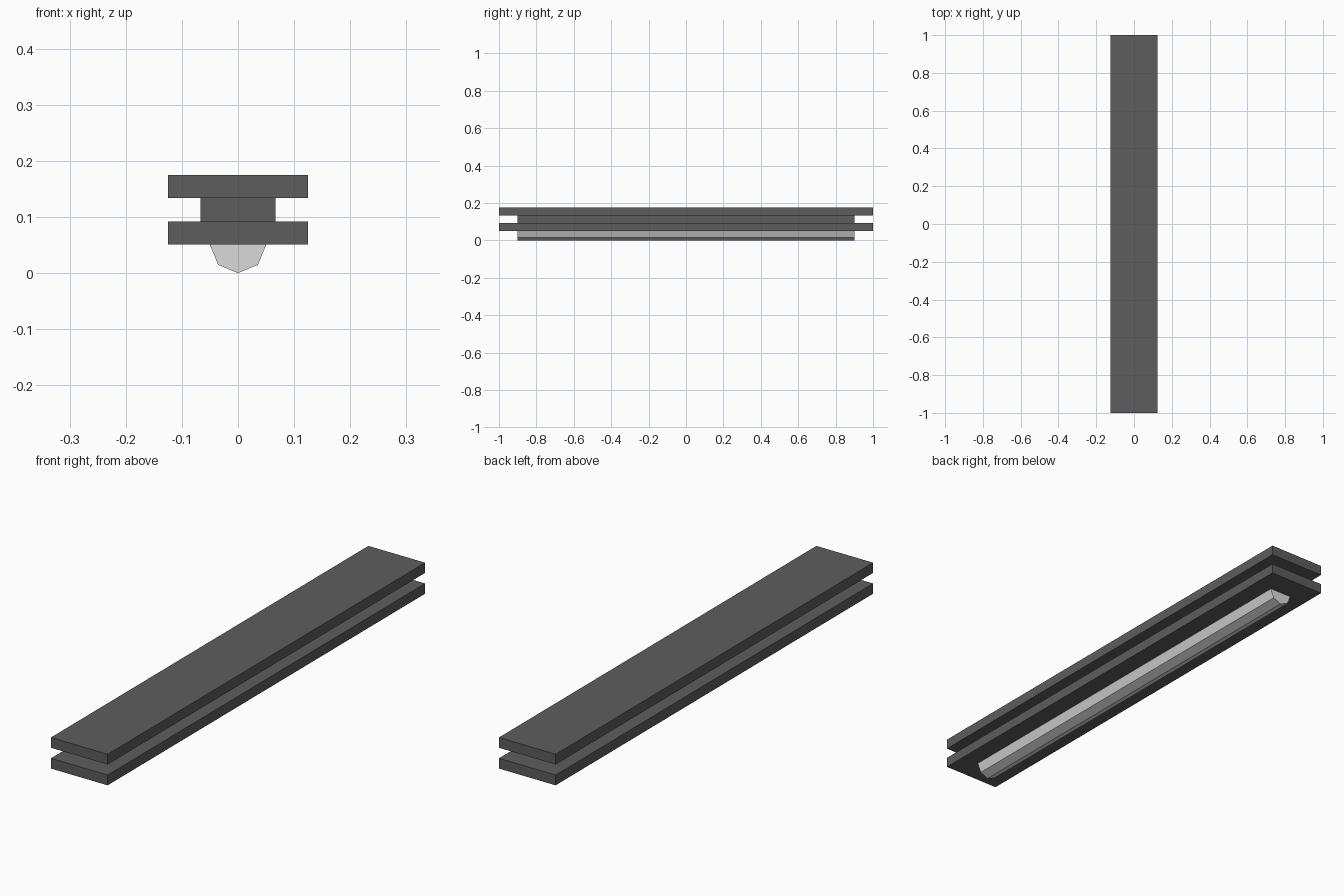
import bpy
import bmesh
from math import pi
from mathutils import Matrix

cube = bpy.data.objects.get("Cube")
if cube:
    bpy.data.objects.remove(cube, do_unlink=True)


def material(name, grey):
    mat = bpy.data.materials.new(name)
    mat.use_nodes = True
    colour = (grey, grey, grey, 1)
    mat.diffuse_color = colour
    mat.node_tree.nodes["Principled BSDF"].inputs["Base Color"].default_value = colour
    return mat


def add_object(name, bm, mat):
    mesh = bpy.data.meshes.new(name)
    bm.to_mesh(mesh)
    bm.free()
    mesh.materials.append(mat)
    obj = bpy.data.objects.new(name, mesh)
    bpy.context.collection.objects.link(obj)
    return obj


def slab(name, width, length, bottom, top, mat):
    bm = bmesh.new()
    place = Matrix.Translation((0, 0, (bottom + top) / 2))
    size = Matrix.Diagonal((width, length, top - bottom, 1))
    bmesh.ops.create_cube(bm, size=1, matrix=place @ size)
    return add_object(name, bm, mat)


dark_grey = material("dark grey", 0.11)
light_grey = material("light grey", 0.7)

# Two wide plates held apart by a narrower, shorter core
slab("lower_plate", 0.25, 2, 0.051, 0.092, dark_grey)
slab("core", 0.134, 1.8, 0.092, 0.134, dark_grey)
slab("upper_plate", 0.25, 2, 0.134, 0.175, dark_grey)

# Eight-sided light tube, half sunk into the lower plate
bm = bmesh.new()
lay_down = Matrix.Translation((0, 0, 0.05)) @ Matrix.Rotation(pi / 2, 4, "X")
bmesh.ops.create_cone(bm, cap_ends=True, segments=8, radius1=0.05, radius2=0.05,
                      depth=1.8, matrix=lay_down)
add_object("light_tube", bm, light_grey)
